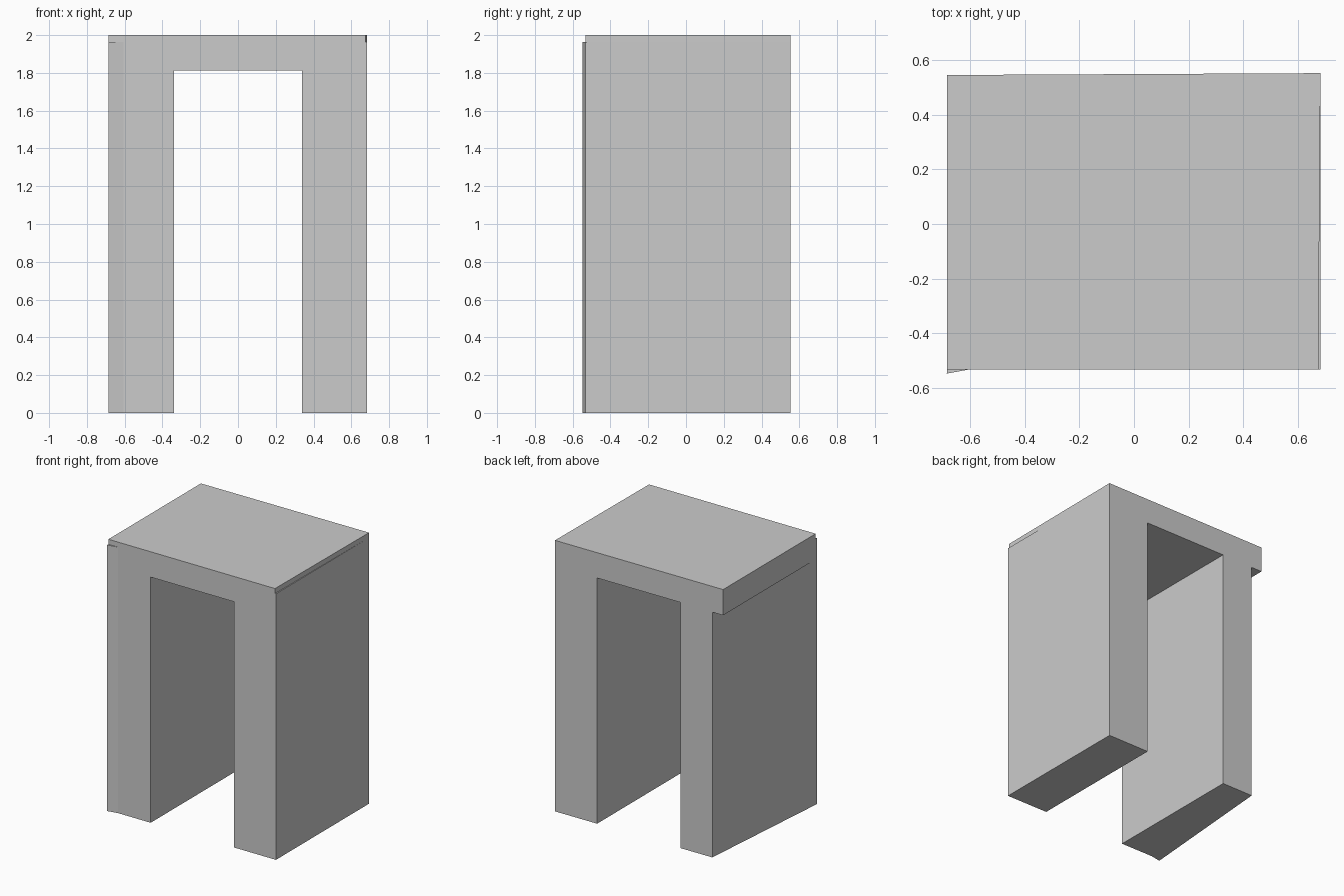
import bpy, bmesh

if "Cube" in bpy.data.objects:
    bpy.data.objects.remove(bpy.data.objects["Cube"])


def loft(name, ring_a, ring_b):
    """Solid spanned between two matching closed outlines."""
    bm = bmesh.new()
    a = [bm.verts.new(p) for p in ring_a]
    b = [bm.verts.new(p) for p in ring_b]
    bm.faces.new(a)
    bm.faces.new(b[::-1])
    for i in range(len(a)):
        j = (i + 1) % len(a)
        bm.faces.new((a[i], b[i], b[j], a[j]))
    # collapse the ledges where they taper to nothing
    bmesh.ops.remove_doubles(bm, verts=bm.verts, dist=1e-5)
    bmesh.ops.recalc_face_normals(bm, faces=bm.faces)
    mesh = bpy.data.meshes.new(name)
    bm.to_mesh(mesh)
    bm.free()
    obj = bpy.data.objects.new(name, mesh)
    bpy.context.collection.objects.link(obj)
    return obj


# Arch outline: (x at the front, x at the back, z)
profile = [
    (0.34, 0.34, 0), (0.683, 0.683, 0), (0.683, 0.683, 1.963),
    (0.675, 0.683, 1.963), (0.675, 0.683, 2),
    (-0.685, -0.685, 2), (-0.685, -0.685, 1.81),
    (-0.685, -0.597, 1.81), (-0.685, -0.597, 0),
    (-0.34, -0.34, 0), (-0.34, -0.34, 1.813), (0.34, 0.34, 1.813),
]
front = [(f, -0.533, z) for f, b, z in profile]
back = [(b, 0.549 + 0.005 * b, z) for f, b, z in profile]
arch = loft("arch_block", front, back)

# Thin flare on the front corner of the left leg, stopping below the top slab
flare_plan = [(-0.686, -0.548), (-0.605, -0.533), (-0.63, -0.51), (-0.683, -0.51)]
flare = loft("corner_flare",
             [(x, y, 0) for x, y in flare_plan],
             [(x, y, 1.963) for x, y in flare_plan])
flare.hide_render = True

# Merge the flare into the arch
union = arch.modifiers.new("join_flare", 'BOOLEAN')
union.operation = 'UNION'
union.solver = 'EXACT'
union.object = flare
bpy.context.view_layer.objects.active = arch
bpy.ops.object.modifier_apply(modifier=union.name)
bpy.data.objects.remove(flare)
